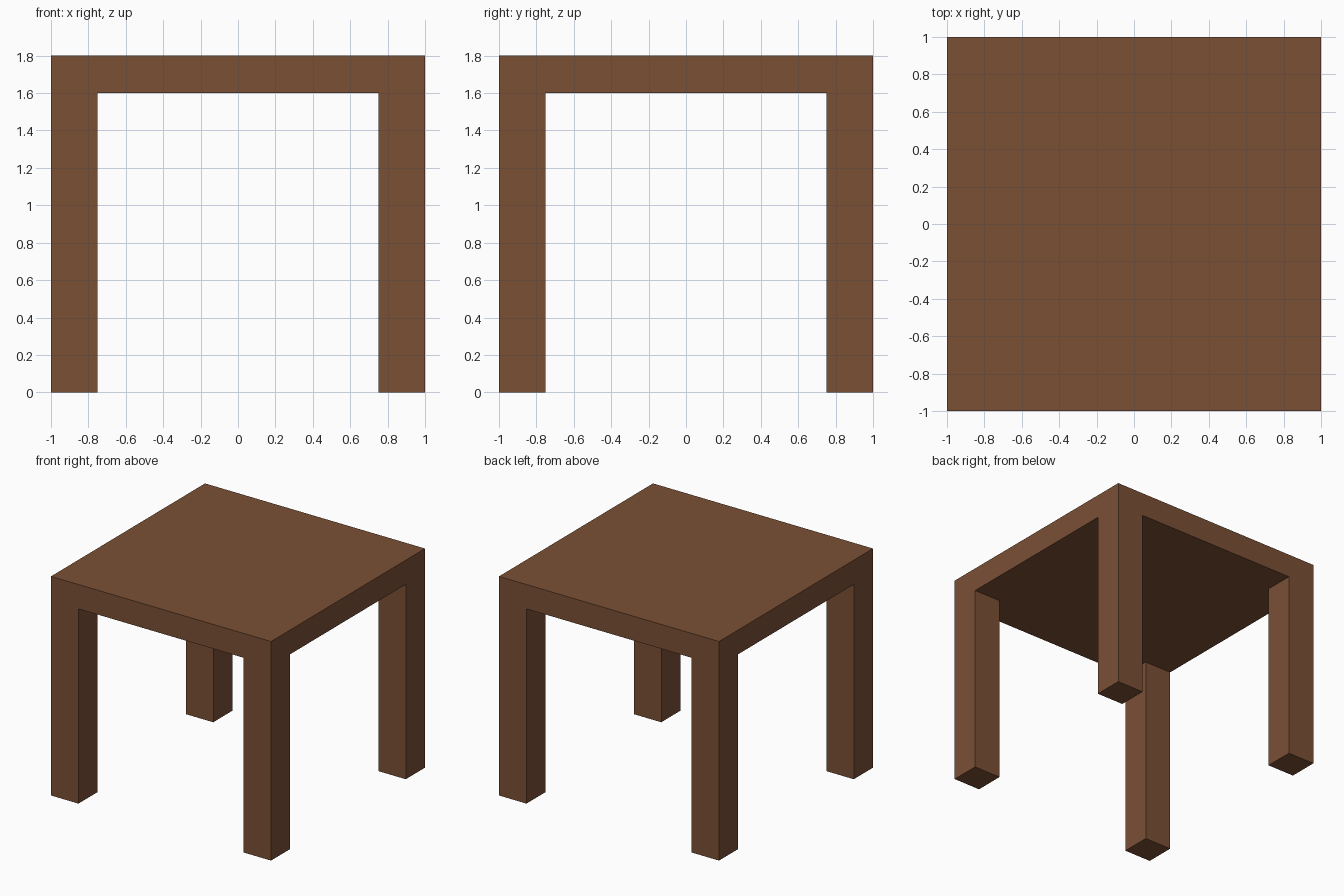
import bpy

if "Cube" in bpy.data.objects:
    bpy.data.objects.remove(bpy.data.objects["Cube"])

HALF = 1.0        # half width of the table top
HEIGHT = 1.8
TOP_THICK = 0.2
LEG = 0.25        # square leg width

wood = bpy.data.materials.new("brown_wood")
wood.diffuse_color = (0.195, 0.080, 0.036, 1.0)
wood.use_nodes = True
wood.node_tree.nodes["Principled BSDF"].inputs["Base Color"].default_value = wood.diffuse_color


def box(name, lo, hi):
    """Axis-aligned box between two corners."""
    centre = [(a + b) / 2 for a, b in zip(lo, hi)]
    bpy.ops.mesh.primitive_cube_add(size=1, location=centre)
    obj = bpy.context.object
    obj.name = name
    obj.scale = [b - a for a, b in zip(lo, hi)]
    bpy.ops.object.transform_apply(location=False, rotation=False, scale=True)
    obj.data.materials.append(wood)
    return obj


# Square slab top
under = HEIGHT - TOP_THICK
box("table_top", (-HALF, -HALF, under), (HALF, HALF, HEIGHT))

# Four legs, flush with the corners of the top
for y_name, sy in (("front", -1), ("back", 1)):
    for x_name, sx in (("left", -1), ("right", 1)):
        cx, cy = sx * (HALF - LEG / 2), sy * (HALF - LEG / 2)
        box(f"{y_name}_{x_name}_leg",
            (cx - LEG / 2, cy - LEG / 2, 0),
            (cx + LEG / 2, cy + LEG / 2, under))
